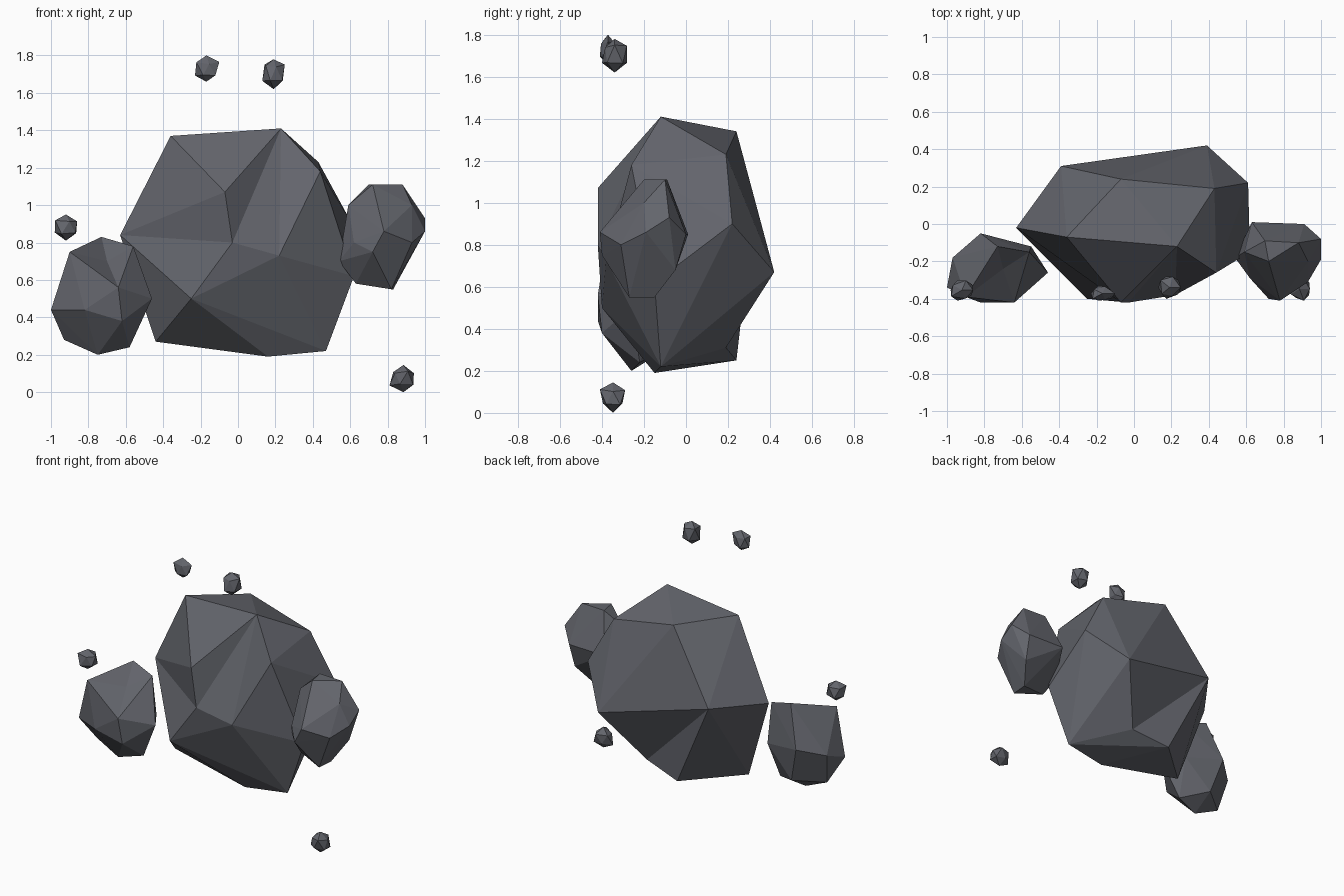
import bpy
import bmesh
import random
from mathutils import Vector

default_cube = bpy.data.objects.get("Cube")
if default_cube:
    bpy.data.objects.remove(default_cube, do_unlink=True)

# One slate colour for every stone
slate = bpy.data.materials.new("slate_grey")
slate.use_nodes = True
slate_colour = (0.125, 0.13, 0.15, 1)
slate.diffuse_color = slate_colour
shader = slate.node_tree.nodes["Principled BSDF"]
shader.inputs["Base Color"].default_value = slate_colour
shader.inputs["Roughness"].default_value = 0.9


def add_object(name, mesh_builder):
    """Turn a finished bmesh into a flat shaded stone object."""
    bmesh.ops.recalc_face_normals(mesh_builder, faces=mesh_builder.faces)
    mesh = bpy.data.meshes.new(name)
    mesh_builder.to_mesh(mesh)
    mesh_builder.free()
    mesh.materials.append(slate)
    stone = bpy.data.objects.new(name, mesh)
    bpy.context.collection.objects.link(stone)
    return stone


def nearest_vert(builder, point):
    return min(builder.verts, key=lambda vert: (vert.co - Vector(point)).length)


def faceted_rock(name, corners, creases=(), dents=()):
    """Wrap a faceted skin around corner points, then carve it.

    creases: pairs of corners whose shared edge is turned into a valley
    dents: pairs of a corner and the place it is pushed in to
    """
    builder = bmesh.new()
    for corner in corners:
        builder.verts.new(corner)
    bmesh.ops.convex_hull(builder, input=builder.verts)
    loose = [vert for vert in builder.verts if not vert.link_faces]
    bmesh.ops.delete(builder, geom=loose, context="VERTS")
    for start, end in creases:
        pair = [nearest_vert(builder, point) for point in (start, end)]
        edges = [edge for edge in pair[0].link_edges if pair[1] in edge.verts]
        bmesh.ops.rotate_edges(builder, edges=edges, use_ccw=False)
    for corner, target in dents:
        nearest_vert(builder, corner).co = target
    return add_object(name, builder)


def pebble(name, low, high, seed):
    """Roughen a low icosphere and fit it between two opposite corners."""
    rng = random.Random(seed)
    low, high = Vector(low), Vector(high)
    builder = bmesh.new()
    bmesh.ops.create_icosphere(builder, subdivisions=1, radius=1)
    for vert in builder.verts:
        vert.co *= rng.uniform(0.8, 1.15)
    for axis in range(3):
        values = [vert.co[axis] for vert in builder.verts]
        start, span = min(values), max(values) - min(values)
        for vert in builder.verts:
            ratio = (vert.co[axis] - start) / span
            vert.co[axis] = low[axis] + ratio * (high[axis] - low[axis])
    return add_object(name, builder)


# Large central boulder: crown, front, sides, back and base corners
brow, nose, chin = (-.07, -.42, 1.07), (-.03, -.42, .8), (-.25, -.4, .5)
cheek, shoulder = (.22, -.38, .73), (.44, -.26, 1.18)
hollow = (.17, .36, .33)
crown = [(-.36, -.07, 1.37), (.23, -.12, 1.41), (.43, .19, 1.23),
         (-.07, .24, 1.34), shoulder]
front = [brow, nose, chin, cheek]
sides = [(-.63, -.02, .84), (.61, .22, .9), (.62, -.15, .62)]
back = [(-.39, .31, .86), (.39, .42, .67), hollow]
base = [(-.44, -.07, .27), (.16, -.15, .19), (.47, -.12, .22),
        (-.1, .24, .25)]
faceted_rock("central_boulder", crown + front + sides + back + base,
             creases=[(brow, chin), (brow, shoulder), (brow, cheek)],
             dents=[(hollow, (.17, .19, .31))])

# Rounded boulder on the low side, with a notch in its top
notch = (-.72, -.27, .8)
top = [(-.73, -.12, .83), (-.56, -.15, .78), (-.9, -.39, .75), notch]
middle = [(-.46, -.26, .5), (-1, -.34, .44), (-.64, -.42, .56),
          (-.82, -.42, .44), (-.62, -.4, .38), (-.82, -.05, .55),
          (-.55, -.12, .5), (-.97, -.18, .5)]
bottom = [(-.58, -.22, .24), (-.75, -.26, .2), (-.93, -.24, .28),
          (-.75, -.1, .3)]
faceted_rock("low_side_boulder", top + middle + bottom,
             dents=[(notch, (-.7, -.24, .7))])

# Taller boulder on the high side
top = [(.7, -.09, 1.11), (.88, -.1, 1.11), (.72, -.2, 1.11),
       (.93, -.2, 1), (.59, -.15, 1)]
middle = [(1, -.08, .93), (1, -.19, .86), (.78, -.41, .86),
          (.91, 0, .85), (.63, .01, .85), (.93, -.31, .8),
          (.62, -.29, .8), (.72, -.4, .75), (.54, -.18, .7)]
bottom = [(.83, -.15, .55), (.82, -.27, .55), (.63, -.2, .58),
          (.9, -.05, .68)]
faceted_rock("high_side_boulder", top + middle + bottom)

# Loose pebbles floating around the boulders
pebble("upper_pebble_right", (-.23, -.41, 1.66), (-.1, -.33, 1.8), 3)
pebble("upper_pebble_left", (.13, -.4, 1.62), (.25, -.28, 1.78), 5)
pebble("side_pebble", (-.98, -.41, .81), (-.86, -.3, .95), 7)
pebble("lower_pebble", (.81, -.41, 0), (.94, -.29, .145), 9)
